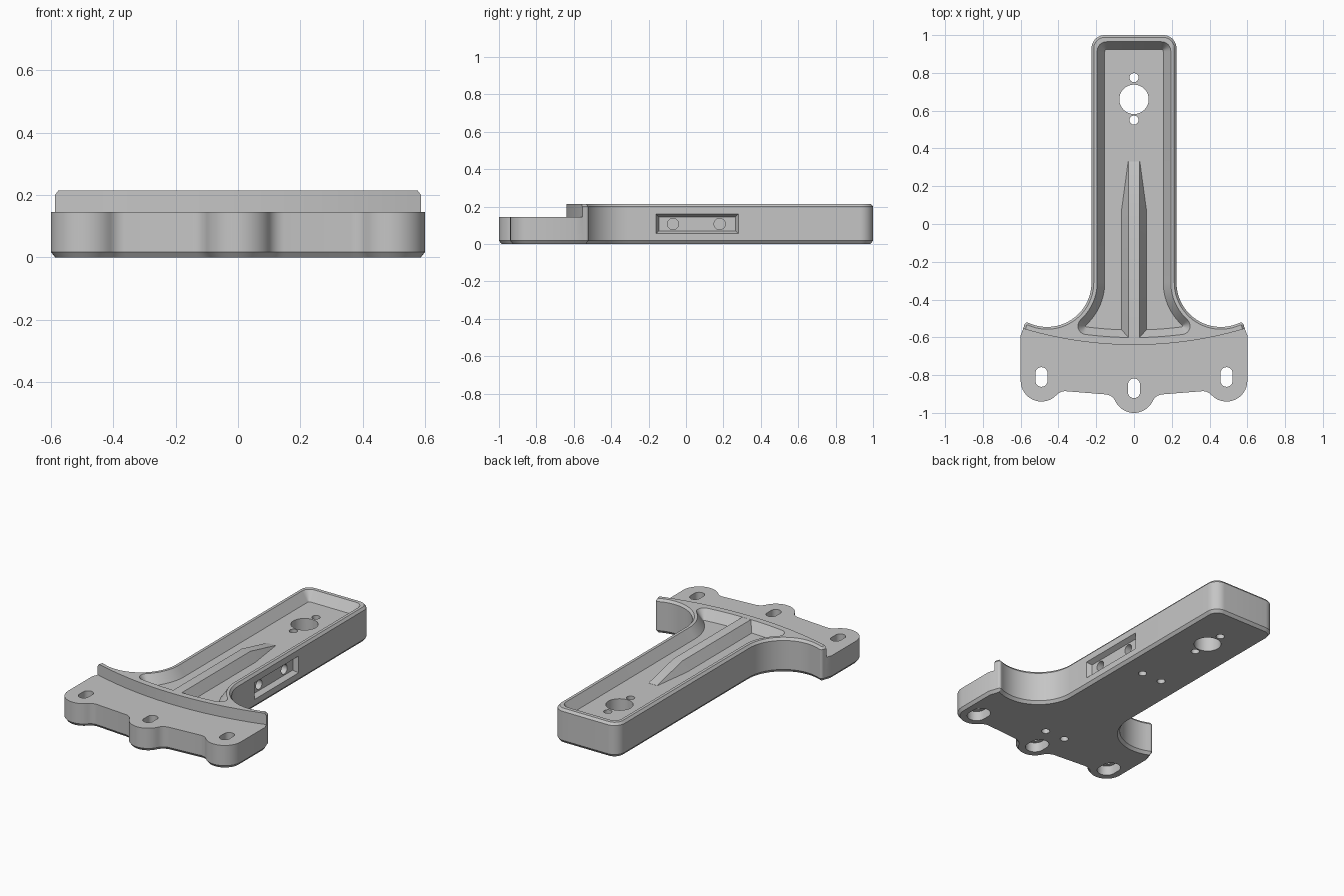
import bpy, bmesh
from math import sin, cos, radians
from mathutils import Vector

if "Cube" in bpy.data.objects:
    bpy.data.objects.remove(bpy.data.objects["Cube"], do_unlink=True)

TOP, FLANGE, FLOOR = 0.215, 0.145, 0.155

metal = bpy.data.materials.new("grey metal")
metal.use_nodes = True
grey = (0.56, 0.56, 0.56, 1)
metal.diffuse_color = grey
metal.node_tree.nodes["Principled BSDF"].inputs["Base Color"].default_value = grey


def arc(cx, cy, r, a0, a1, n=12):
    steps = [radians(a0 + (a1 - a0) * i / n) for i in range(n + 1)]
    return [(cx + r * cos(a), cy + r * sin(a)) for a in steps]


def mirrored(half):
    """Close a right-hand half outline with its mirror image, skipping repeated points."""
    clean = []
    for p in half:
        if not clean or (Vector(p) - Vector(clean[-1])).length > 0.002:
            clean.append(p)
    return clean + [(-x, y) for x, y in reversed(clean) if x > 0.001]


def inset(outline, d):
    """Move a counter-clockwise outline inwards by d."""
    pts = [Vector(p) for p in outline]
    result = []
    for i, p in enumerate(pts):
        a = (p - pts[i - 1]).normalized()
        b = (pts[(i + 1) % len(pts)] - p).normalized()
        na, nb = Vector((-a.y, a.x)), Vector((-b.y, b.x))
        result.append(p + (na + nb) * d / (1 + na.dot(nb)))
    return result


def at_z(outline, z):
    return [(p[0], p[1], z) for p in outline]


def loft(name, rings):
    """Solid through a series of matching rings, capped at both ends."""
    bm = bmesh.new()
    loops = [[bm.verts.new(p) for p in ring] for ring in rings]
    n = len(loops[0])
    for low, high in zip(loops, loops[1:]):
        for i in range(n):
            j = (i + 1) % n
            bm.faces.new((low[i], low[j], high[j], high[i]))
    bm.faces.new(loops[0][::-1])
    bm.faces.new(loops[-1])
    bmesh.ops.recalc_face_normals(bm, faces=bm.faces)
    mesh = bpy.data.meshes.new(name)
    bm.to_mesh(mesh)
    bm.free()
    mesh.materials.append(metal)
    obj = bpy.data.objects.new(name, mesh)
    bpy.context.collection.objects.link(obj)
    return obj


def slot(x, y, r, half_length, z0, z1):
    """Upright hole cutter; half_length 0 gives a round hole."""
    ring = arc(x, y + half_length, r, 0, 180, 16) + arc(x, y - half_length, r, 180, 360, 16)
    if half_length == 0:
        ring = arc(x, y, r, 0, 360, 32)[:-1]
    return loft("hole_cutter", [at_z(ring, z0), at_z(ring, z1)])


def combine(target, tool, operation="DIFFERENCE"):
    tool.hide_render = True
    mod = target.modifiers.new("combine", "BOOLEAN")
    mod.operation = operation
    mod.solver = "EXACT"
    mod.object = tool
    bpy.context.view_layer.objects.active = target
    bpy.ops.object.modifier_apply(modifier=mod.name)
    bpy.data.objects.remove(tool, do_unlink=True)


# Body: T-shaped plate with lobed front edge and chamfered rims
body_outline = mirrored(
    arc(0, -0.89, 0.11, -90, -25)
    + arc(0.154, -0.962, 0.06, 155, 94, 8)
    + arc(0.365, -0.945, 0.06, 94, 42.5, 8)
    + arc(0.49, -0.83, 0.11, 222.5, 360, 16)
    + [(0.6, -0.59), (0.585, -0.55)]
    + arc(0.5657, -0.5366, 0.015, 10, 115, 6)
    + arc(0.46, -0.31, 0.235, -65, -180, 24)
    + arc(0.155, 0.93, 0.07, 0, 90))
body = loft("bracket_body", [
    at_z(inset(body_outline, 0.014), 0),
    at_z(body_outline, 0.018),
    at_z(body_outline, TOP - 0.015),
    at_z(inset(body_outline, 0.012), TOP)])

# Lower front flange in front of a curved step
step = [(-0.8, -1.2), (0.8, -1.2)] + arc(0, 1.415, 2.055, -68, -112, 40)
combine(body, loft("step_cutter", [at_z(step, FLANGE), at_z(step, 0.3)]))

# Pocket with sloping walls
pocket = mirrored(
    arc(0, 1.415, 2.016, -90, -83.5, 6)
    + arc(0.252, -0.54, 0.045, -82.6, 47.9, 10)
    + arc(0.46, -0.31, 0.265, 227.9, 180, 14)
    + arc(0.145, 0.915, 0.05, 0, 90, 8))
combine(body, loft("pocket_cutter", [
    at_z(inset(pocket, 0.04), FLOOR), at_z(pocket, TOP), at_z(pocket, 0.3)]))


# Central rib that ramps down to the pocket floor
def rib_section(y, base, z):
    return [(-base, y, FLOOR - 0.01), (base, y, FLOOR - 0.01),
            (base, y, FLOOR), (0.03, y, z), (-0.03, y, z), (-base, y, FLOOR)]


rib_top = TOP - 0.0005
combine(body, loft("rib", [
    rib_section(-0.62, 0.065, rib_top),
    rib_section(0.08, 0.065, rib_top),
    rib_section(0.33, 0.031, FLOOR + 0.001)]), "UNION")

# Round holes through the stem
for y, r in ((0.66, 0.078), (0.775, 0.024), (0.55, 0.024)):
    combine(body, slot(0, y, r, 0, -0.1, 0.4))

# Mounting slots, widened from below
for x, y in ((-0.49, -0.81), (0, -0.87), (0.49, -0.81)):
    combine(body, slot(x, y, 0.032, 0.02, -0.1, 0.4))
    combine(body, slot(x, y, 0.055, 0.02, -0.1, 0.06))

# Blind holes underneath
for y in (0.16, -0.71):
    for x in (-0.07, 0.07):
        combine(body, slot(x, y, 0.024, 0, -0.1, 0.09))


# Recess with two screw holes in the left side of the stem
def recess_ring(x, d):
    return [(x, -0.16 + d, 0.055 + d), (x, 0.28 - d, 0.055 + d),
            (x, 0.28 - d, 0.16 - d), (x, -0.16 + d, 0.16 - d)]


combine(body, loft("recess_cutter", [
    recess_ring(0.195, 0.015), recess_ring(0.225, 0), recess_ring(0.3, 0)]))
for y in (-0.07, 0.18):
    circle = arc(y, 0.107, 0.03, 0, 360, 28)[:-1]
    combine(body, loft("screw_hole_cutter", [
        [(x, u, v) for u, v in circle] for x in (0.12, 0.3)]))

# Smooth the curved walls, keep the edges crisp
bpy.ops.object.select_all(action="DESELECT")
body.select_set(True)
bpy.context.view_layer.objects.active = body
bpy.ops.object.shade_smooth_by_angle(angle=radians(25))
